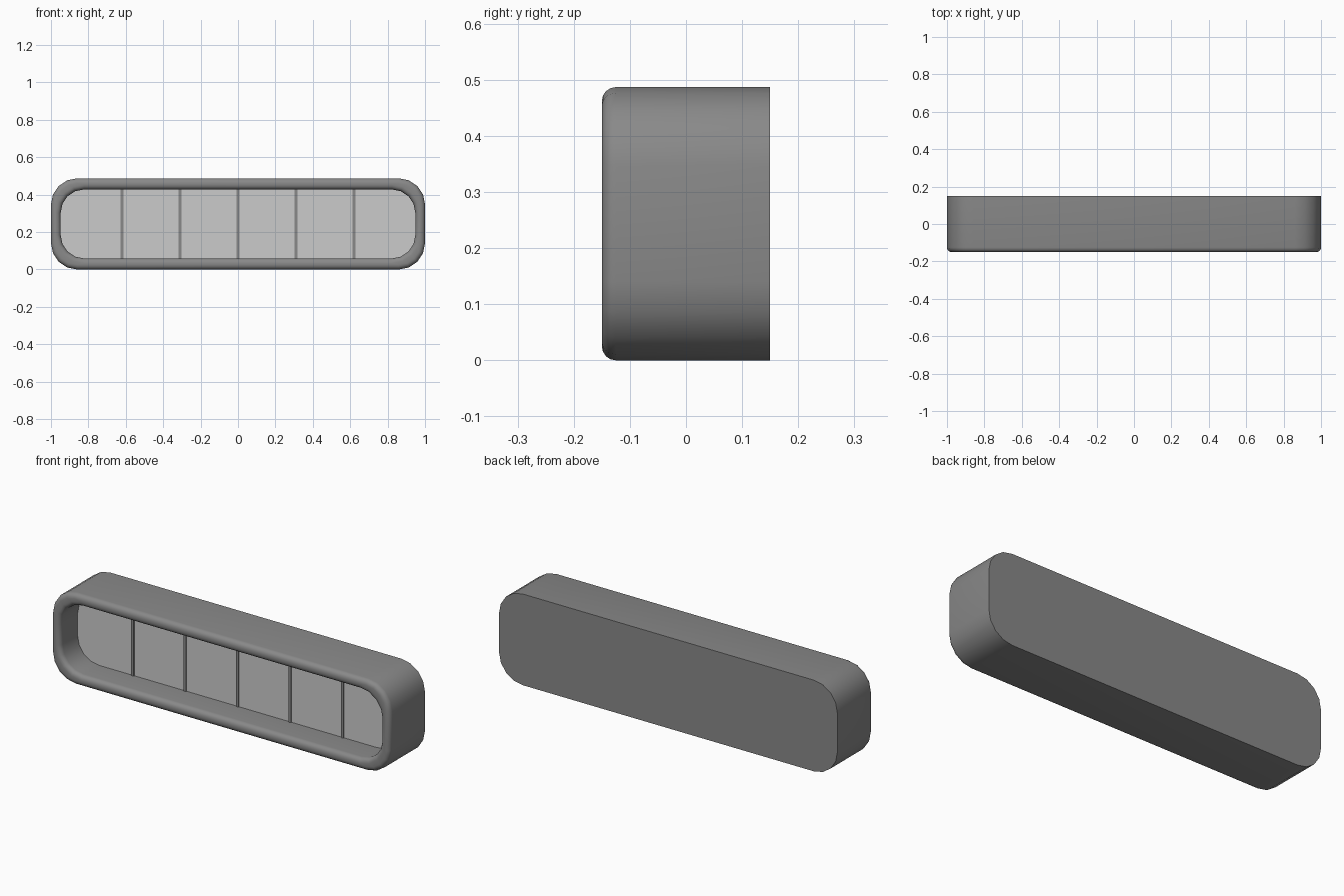
import bpy, bmesh
from math import sin, cos, pi, radians

if "Cube" in bpy.data.objects:
    bpy.data.objects.remove(bpy.data.objects["Cube"])

W, H, D = 1.0, 0.487, 0.15      # half width, height, half depth
R, ROUND = 0.14, 0.025          # corner radius, rim rounding
IX, IZ = 0.052, 0.059           # rim thickness at the sides / top and bottom
PANEL_Y = 0.0
SEG = 4


def loop(bm, ix, iz, y, radius):
    """Rounded rectangle inset by ix, iz at depth y."""
    verts = []
    for q, (sx, sz) in enumerate([(1, 1), (-1, 1), (-1, -1), (1, -1)]):
        cx = sx * (W - ix - radius)
        cz = H / 2 + sz * (H / 2 - iz - radius)
        for i in range(SEG + 1):
            a = (q + i / SEG) * pi / 2
            verts.append(bm.verts.new((cx + radius * cos(a), y, cz + radius * sin(a))))
    return verts


def lofted(name, sections):
    """Skin a stack of rounded rectangles and cap both ends."""
    bm = bmesh.new()
    loops = [loop(bm, *s) for s in sections]
    for a, b in zip(loops, loops[1:]):
        n = len(a)
        for i in range(n):
            bm.faces.new((a[i], a[(i + 1) % n], b[(i + 1) % n], b[i]))
    bm.faces.new(loops[0])
    bm.faces.new(loops[-1])
    bmesh.ops.recalc_face_normals(bm, faces=bm.faces)
    me = bpy.data.meshes.new(name)
    bm.to_mesh(me)
    bm.free()
    ob = bpy.data.objects.new(name, me)
    bpy.context.collection.objects.link(ob)
    bpy.ops.object.select_all(action='DESELECT')
    ob.select_set(True)
    bpy.context.view_layer.objects.active = ob
    bpy.ops.object.shade_smooth_by_angle(angle=radians(35))
    return ob


def material(name, v):
    m = bpy.data.materials.new(name)
    m.diffuse_color = (v, v, v, 1)
    m.use_nodes = True
    m.node_tree.nodes["Principled BSDF"].inputs["Base Color"].default_value = m.diffuse_color
    return m


dark = material("dark_grey", 0.25)
light = material("light_grey", 0.8)

# Housing: back, outer wall, rounded rim, inner wall, recess floor
sections = [(0, 0, D, R)]
for i in range(5):
    a = i / 4 * pi / 2
    o = ROUND * (1 - cos(a))
    sections.append((o, o, -D + ROUND * (1 - sin(a)), R - o))
for i in range(5):
    a = (1 - i / 4) * pi / 2
    o = ROUND * (1 - cos(a))
    sections.append((IX - o, IZ - o, -D + ROUND * (1 - sin(a)), R - 0.015 + o))
sections.append((IX, IZ, PANEL_Y + 0.02, R - 0.015))
housing = lofted("housing", sections)
housing.data.materials.append(dark)

# Light panel sitting in the recess
panel = lofted("panel", [(IX, IZ, PANEL_Y, R - 0.015), (IX, IZ, PANEL_Y + 0.02, R - 0.015)])
panel.data.materials.append(light)

# Thin upright dividers across the panel
for k in range(-2, 3):
    bpy.ops.mesh.primitive_cube_add(size=1, location=(0.31 * k, PANEL_Y, H / 2))
    bar = bpy.context.object
    bar.name = f"divider_{k + 3}"
    bar.scale = (0.014, 0.012, H - 2 * IZ)
    bar.data.materials.append(dark)
